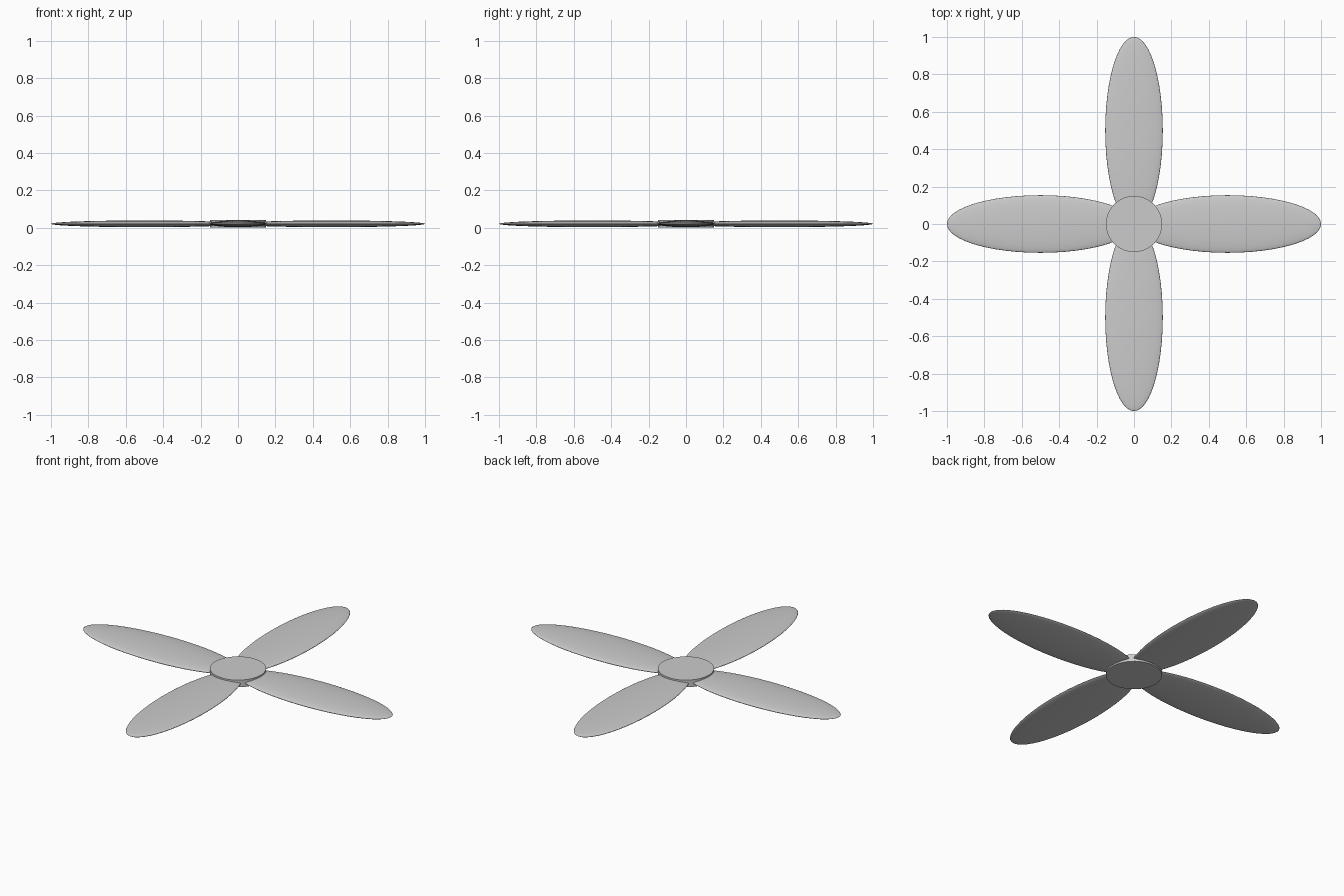
import bpy, math

if "Cube" in bpy.data.objects:
    bpy.data.objects.remove(bpy.data.objects["Cube"])

H = 0.021  # half thickness, also the height of the mid plane

# four flattened ellipsoid blades reaching from the centre outwards
for i in range(4):
    a = i * math.pi / 2
    bpy.ops.mesh.primitive_uv_sphere_add(
        segments=48, ring_count=24, radius=1,
        location=(0.5 * math.cos(a), 0.5 * math.sin(a), H), rotation=(0, 0, a))
    blade = bpy.context.object
    blade.name = f"blade_{i + 1}"
    blade.scale = (0.5, 0.154, 0.018)
    bpy.ops.object.shade_smooth()

# flat round hub
bpy.ops.mesh.primitive_cylinder_add(vertices=48, radius=0.15, depth=2 * H, location=(0, 0, H))
hub = bpy.context.object
hub.name = "hub"
bpy.ops.object.shade_smooth_by_angle(angle=math.radians(30))
